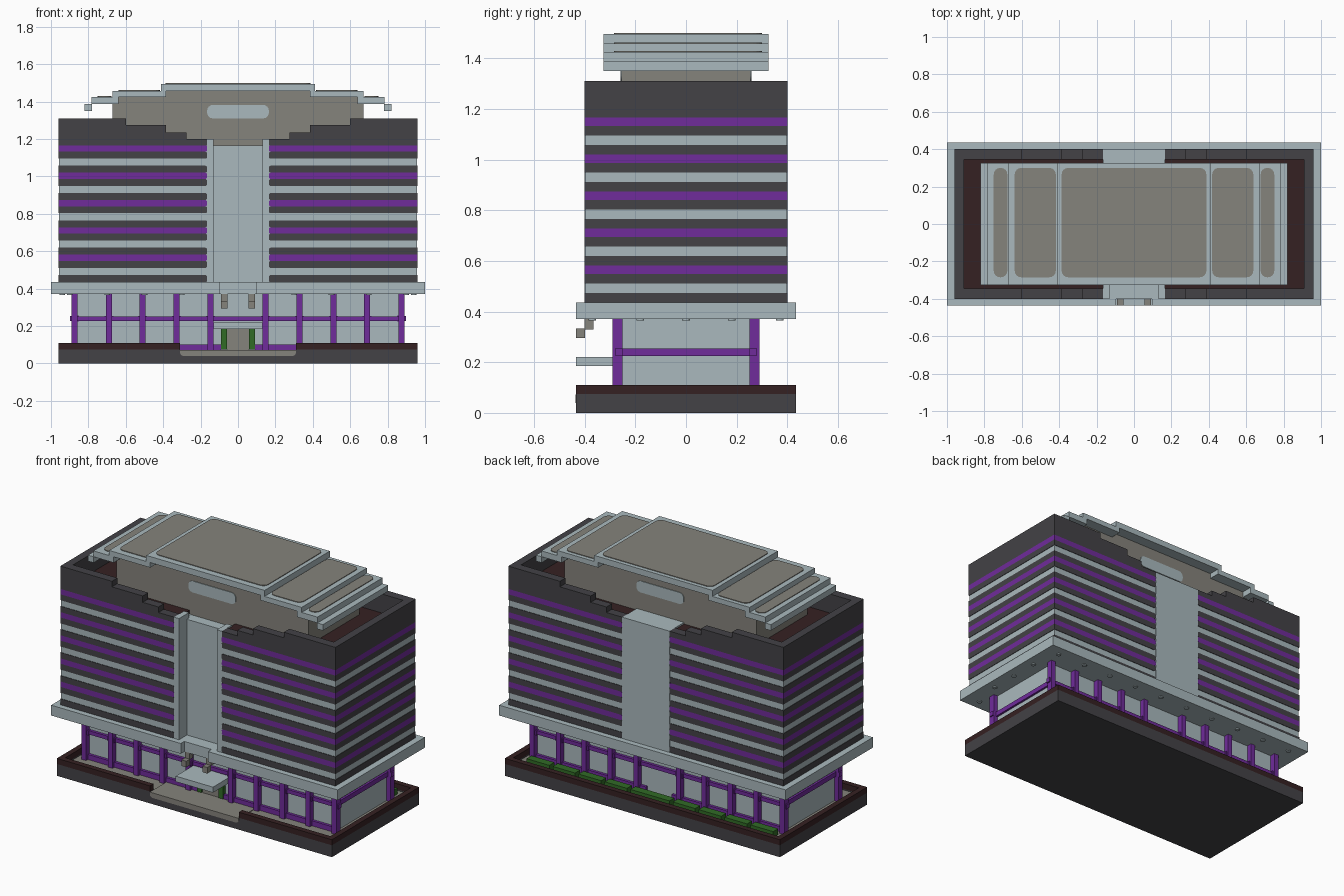
import bpy, bmesh
from mathutils import Matrix

old = bpy.data.objects.get("Cube")
if old:
    bpy.data.objects.remove(old, do_unlink=True)


def material(name, r, g, b):
    m = bpy.data.materials.new(name)
    m.use_nodes = True
    m.diffuse_color = (r, g, b, 1)
    m.node_tree.nodes["Principled BSDF"].inputs["Base Color"].default_value = (r, g, b, 1)
    return m


DARK = material("charcoal", .056, .054, .061)
LIGHT = material("pale blue grey", .40, .485, .51)
TAUPE = material("taupe", .235, .227, .20)
PURPLE = material("purple", .162, .025, .328)
BROWN = material("dark brown", .036, .015, .016)
GREEN = material("hedge green", .03, .145, .019)


def finish(name, bm, mat):
    bmesh.ops.recalc_face_normals(bm, faces=bm.faces)
    mesh = bpy.data.meshes.new(name)
    bm.to_mesh(mesh)
    bm.free()
    mesh.materials.append(mat)
    ob = bpy.data.objects.new(name, mesh)
    bpy.context.collection.objects.link(ob)
    return ob


def box(name, x, y, z, mat, axis=None, radius=0, keep=None):
    """Box from three ranges; edges along axis are rounded where keep(midpoint) holds."""
    bm = bmesh.new()
    bmesh.ops.create_cube(bm, size=1)
    for v in bm.verts:
        v.co = [(r[0] + r[1]) / 2 + c * (r[1] - r[0]) for c, r in zip(v.co, (x, y, z))]
    if axis is not None:
        edges = []
        for e in bm.edges:
            a, b = (v.co for v in e.verts)
            if abs(a[axis] - b[axis]) > 1e-6 and (keep is None or keep((a + b) / 2)):
                edges.append(e)
        bmesh.ops.bevel(bm, geom=edges, offset=radius, segments=4, profile=.5, affect='EDGES')
    return finish(name, bm, mat)


def prism(name, points, axis, lo, hi, mat):
    """Extrude a 2D outline along y (axis 1) or z (axis 2)."""
    bm = bmesh.new()
    verts = [bm.verts.new((p, lo, q) if axis == 1 else (p, q, lo)) for p, q in points]
    face = bm.faces.new(verts)
    new = bmesh.ops.extrude_face_region(bm, geom=[face])["geom"]
    for v in new:
        if isinstance(v, bmesh.types.BMVert):
            v.co[axis] += hi - lo
    return finish(name, bm, mat)


def span(side, a, b):
    """Mirror a range to the chosen side."""
    return (a, b) if side > 0 else (-b, -a)


SIDES = ((1, "left"), (-1, "right"))
ENDS = ((1, "back"), (-1, "front"))

# Plinth with a low wall around it, open at the entrance
box("plinth", (-.96, .96), (-.435, .435), (0, .04), DARK)
for z, mat, label in (((.04, .075), DARK, "wall"), ((.075, .11), BROWN, "coping")):
    box("back_" + label, (-.96, .96), (.4, .435), z, mat)
    for s, n in SIDES:
        box(n + "_" + label, span(s, .925, .96), (-.4, .4), z, mat)
        box(n + "_front_" + label, span(s, .31, .96), (-.435, -.4), z, mat)
box("terrace_floor", (-.925, .925), (-.4, .4), (.03, .068), TAUPE)
box("entrance_step", (-.31, .31), (-.437, -.25), (.04, .072), TAUPE, 1, .02, lambda m: m.z < .05)
box("plinth_front", (-.31, .31), (-.435, -.4), (.03, .062), DARK)

# Ground floor glazing, columns and rails
box("ground_floor_glass", (-.86, .86), (-.255, .255), (.06, .38), LIGHT)
columns = [s * c for s in (-1, 1) for c in (.148, .328, .51, .69, .873)]
columns.sort()
for e, n in ENDS:
    for c in columns:
        box(n + "_column", (c - .016, c + .016), span(e, .25, .29), (.065, .375), PURPLE)
        box(n + "_column_joint", (c - .024, c + .024), span(e, .25, .28), (.226, .254), PURPLE)
    box(n + "_rail", (-.873, .873), span(e, .25, .272), (.228, .252), PURPLE)
    for s, m in SIDES:
        box(n + "_sill_" + m, span(s, .09, .873), span(e, .25, .272), (.065, .1), PURPLE)
for s, n in SIDES:
    box(n + "_side_rail", span(s, .85, .873), (-.26, .26), (.225, .255), PURPLE)

# Hedges behind the building, one per bay
for a, b in zip(columns, columns[1:]):
    box("hedge", (a + .012, b - .012), (.31, .36), (.06, .106), GREEN)

# Entrance: door, planters, canopy and lamps
box("door", (-.06, .06), (-.27, -.25), (.07, .186), TAUPE)
for s, n in SIDES:
    box(n + "_door_planter", span(s, .06, .09), (-.28, -.25), (.075, .186), GREEN)
    box(n + "_lamp_arm", span(s, .057, .09), (-.4, -.365), (.33, .372), TAUPE)
    box(n + "_lamp_head", span(s, .057, .09), (-.435, -.398), (.295, .333), TAUPE)
box("entrance_canopy", (-.13, .13), (-.435, -.25), (.185, .22), LIGHT)

# Projecting slab over the ground floor, notched above the entrance
prism("podium_slab", [(-1, -.435), (-.095, -.435), (-.095, -.4), (.095, -.4), (.095, -.435),
                      (1, -.435), (1, .435), (-1, .435)], 2, .37, .435, LIGHT)


def spotlight(x, y):
    bm = bmesh.new()
    bmesh.ops.create_cone(bm, cap_ends=True, segments=12, radius1=.015, radius2=.015,
                          depth=.008, matrix=Matrix.Translation((x, y, .369)))
    finish("spotlight", bm, LIGHT)


for s, n in SIDES:
    for i in range(5):
        spotlight(s * (.1 + .2 * i), .37)
        if i:
            spotlight(s * (.1 + .2 * i), -.37)
    for y in (-.18, 0, .18):
        spotlight(s * .94, y)

# Tower: pale window body wrapped by dark and purple bands
STEP = .146
for s, n in SIDES:
    box(n + "_window_body", span(s, .15, .957), (-.397, .397), (.43, 1.166), LIGHT)

    def band(label, lo, hi, mat):
        box(n + label, span(s, .165, .96), (-.4, .4), (lo, hi), mat, 1, .01,
            lambda m: abs(m.x) < .2)

    band("_base_band", .435, .473, DARK)
    for k in range(5):
        z = .435 + STEP * k
        band("_lower_band", z + .076, z + .113, DARK)
        band("_purple_band", z + .113, z + .147, PURPLE)
        if k < 4:
            band("_upper_band", z + .147, z + .184, DARK)

    # Stepped parapet and sunken roof
    outline = [(.165, 1.166), (.96, 1.166), (.96, 1.31), (.6, 1.31), (.6, 1.275),
               (.385, 1.275), (.385, 1.235), (.275, 1.235), (.275, 1.2), (.165, 1.2)]
    for e, m in ENDS:
        lo, hi = span(e, .345, .4)
        prism(n + "_" + m + "_parapet", [(s * x, z) for x, z in outline], 1, lo, hi, DARK)
    box(n + "_side_parapet", span(s, .91, .96), (-.345, .345), (1.166, 1.31), DARK)
    box(n + "_roof_floor", span(s, .16, .91), (-.345, .345), (1.16, 1.19), BROWN)
    box(n + "_pilaster", span(s, .132, .167), (-.4, -.3), (.43, 1.2), LIGHT)

# Central shaft, recessed at the front
box("front_shaft", (-.15, .15), (-.32, -.2), (.43, 1.165), LIGHT)
box("back_shaft", (-.165, .165), (-.2, .4), (.43, 1.2), LIGHT)

# Penthouse with rounded windows
box("penthouse", (-.67, .67), (-.255, .255), (1.15, 1.395), TAUPE)
box("penthouse_middle", (-.645, .645), (-.255, .255), (1.39, 1.43), TAUPE)
box("penthouse_top", (-.39, .39), (-.255, .255), (1.42, 1.46), TAUPE)
for e, n in ENDS:
    box(n + "_penthouse_window", (-.165, .165), span(e, .25, .259), (1.31, 1.382), LIGHT, 1, .03)


# Overlapping roof slabs stepping down to both sides, with inset panels
def roof_panel(name, x, z):
    box(name, x, (-.285, .3), (z - .004, z + .004), TAUPE, 2, .035)


box("top_roof_slab", (-.413, .413), (-.325, .325), (1.457, 1.495), LIGHT)
roof_panel("top_roof_panel", (-.387, .387), 1.495)
for s, n in SIDES:
    box(n + "_second_roof_slab", span(s, .385, .672), (-.325, .325), (1.425, 1.457), LIGHT)
    roof_panel(n + "_second_roof_panel", span(s, .418, .638), 1.457)
    box(n + "_third_roof_slab", span(s, .64, .782), (-.325, .325), (1.388, 1.425), LIGHT)
    roof_panel(n + "_third_roof_panel", span(s, .677, .75), 1.425)
    box(n + "_edge_roof_slab", span(s, .78, .82), (-.325, .325), (1.35, 1.388), LIGHT)
